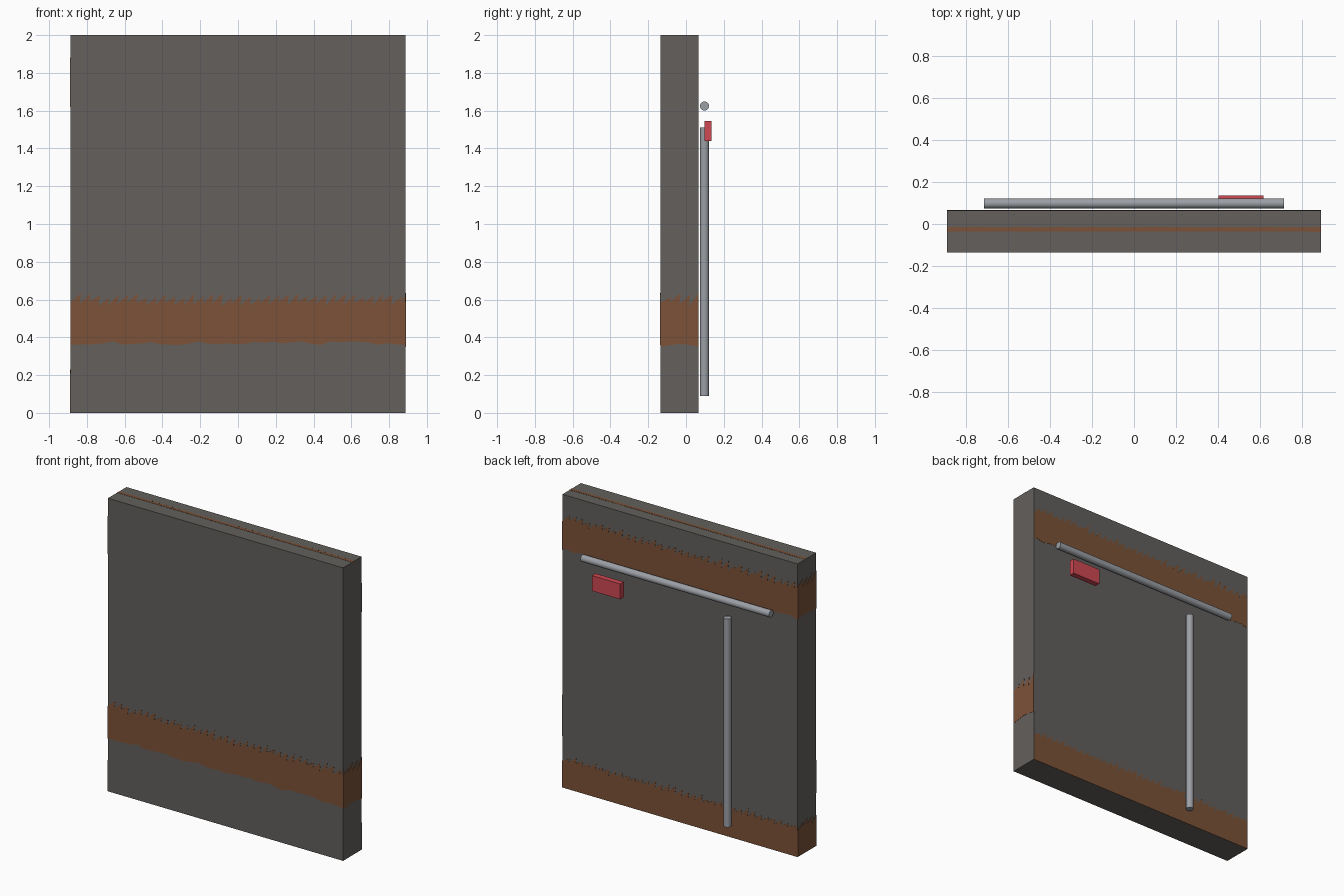
import bpy
import bmesh
import random
from mathutils import Vector, Matrix

random.seed(4)

default = bpy.data.objects.get("Cube")
if default:
    bpy.data.objects.remove(default, do_unlink=True)


def material(name, rgb):
    mat = bpy.data.materials.new(name)
    mat.use_nodes = True
    mat.diffuse_color = (*rgb, 1)
    mat.node_tree.nodes["Principled BSDF"].inputs["Base Color"].default_value = (*rgb, 1)
    return mat


CONCRETE = material("warm grey", (0.125, 0.117, 0.107))
RUST = material("rust brown", (0.2, 0.085, 0.04))
STEEL = material("steel grey", (0.33, 0.35, 0.38))
RED = material("handle red", (0.62, 0.065, 0.085))


def finish(bm, name, mat):
    bmesh.ops.recalc_face_normals(bm, faces=bm.faces[:])
    mesh = bpy.data.meshes.new(name)
    bm.to_mesh(mesh)
    bm.free()
    mesh.materials.append(mat)
    obj = bpy.data.objects.new(name, mesh)
    bpy.context.collection.objects.link(obj)
    return obj


def box(name, low, high, mat):
    low, high = Vector(low), Vector(high)
    bm = bmesh.new()
    bmesh.ops.create_cube(bm, size=1, matrix=Matrix.Translation((low + high) / 2)
                          @ Matrix.Diagonal((*(high - low), 1)))
    return finish(bm, name, mat)


def pipe(name, start, end, radius, mat):
    start, end = Vector(start), Vector(end)
    axis = end - start
    turn = axis.to_track_quat("Z", "Y").to_matrix().to_4x4()
    bm = bmesh.new()
    bmesh.ops.create_cone(bm, cap_ends=True, segments=20, radius1=radius, radius2=radius,
                          depth=axis.length,
                          matrix=Matrix.Translation((start + end) / 2) @ turn)
    obj = finish(bm, name, mat)
    bpy.ops.object.select_all(action="DESELECT")
    obj.select_set(True)
    bpy.context.view_layer.objects.active = obj
    bpy.ops.object.shade_smooth_by_angle()


def rust_band(name, origin, right, up, half, low, high, ragged=True):
    """Thin painted plate with a slanted, ragged upper edge."""
    origin, right, up = Vector(origin), Vector(right), Vector(up)
    out = right.cross(up)
    size = high - low
    step = 0.05
    outline = []
    # upper edge: teeth leaning to the right
    u = -half
    while u < half - 0.001:
        valley = high - size * random.uniform(0.15, 0.24)
        tip = high - size * random.uniform(-0.02, 0.09)
        outline.append((u, valley))
        outline.append((min(u + step * 1.15, half), tip))
        u += step
    outline.append((half, low))
    # lower edge: gently uneven, straight where cut by the slab edge
    u = half - step
    while u > -half + 0.01:
        outline.append((u, low + (size * random.uniform(0, 0.07) if ragged else 0)))
        u -= step
    outline.append((-half, low))

    bm = bmesh.new()
    face = bm.faces.new([bm.verts.new(origin + right * a + up * b) for a, b in outline])
    grown = bmesh.ops.extrude_face_region(bm, geom=[face])["geom"]
    bmesh.ops.translate(bm, vec=out * 0.0015,
                        verts=[v for v in grown if isinstance(v, bmesh.types.BMVert)])
    bmesh.ops.triangulate(bm, faces=[f for f in bm.faces if len(f.verts) > 4])
    finish(bm, name, RUST)


# Slab
W, FRONT, BACK, H = 0.888, -0.135, 0.065, 2.0
MID, HALF_DEPTH = (FRONT + BACK) / 2, (BACK - FRONT) / 2
box("door_slab", (-W, FRONT, 0), (W, BACK, H), CONCRETE)

# Rust on the front and left side
Z = (0, 0, 1)
rust_band("front_rust_band", (0, FRONT, 0), (1, 0, 0), Z, W, 0.36, 0.63)
rust_band("left_rust_band", (W, MID, 0), (0, 1, 0), Z, HALF_DEPTH, 0.35, 0.63)

# Rust on the back and right side
for label, low, high, ragged in (("upper", 1.62, 1.88, True), ("lower", 0, 0.23, False)):
    rust_band("back_" + label + "_rust", (0, BACK, 0), (-1, 0, 0), Z, W, low, high, ragged)
    rust_band("right_" + label + "_rust", (-W, MID, 0), (0, -1, 0), Z, HALF_DEPTH,
              low, high, ragged)

# Narrow rust streak along the top
rust_band("top_rust_streak", (0, 0, H), (1, 0, 0), (0, 1, 0), W, -0.037, -0.012)

# Bars and handle block on the back
pipe("horizontal_bar", (-0.712, 0.098, 1.625), (0.712, 0.098, 1.625), 0.024, STEEL)
pipe("vertical_bar", (-0.382, 0.098, 0.09), (-0.382, 0.098, 1.512), 0.024, STEEL)
box("handle_block", (0.402, 0.097, 1.44), (0.615, 0.135, 1.545), RED)
